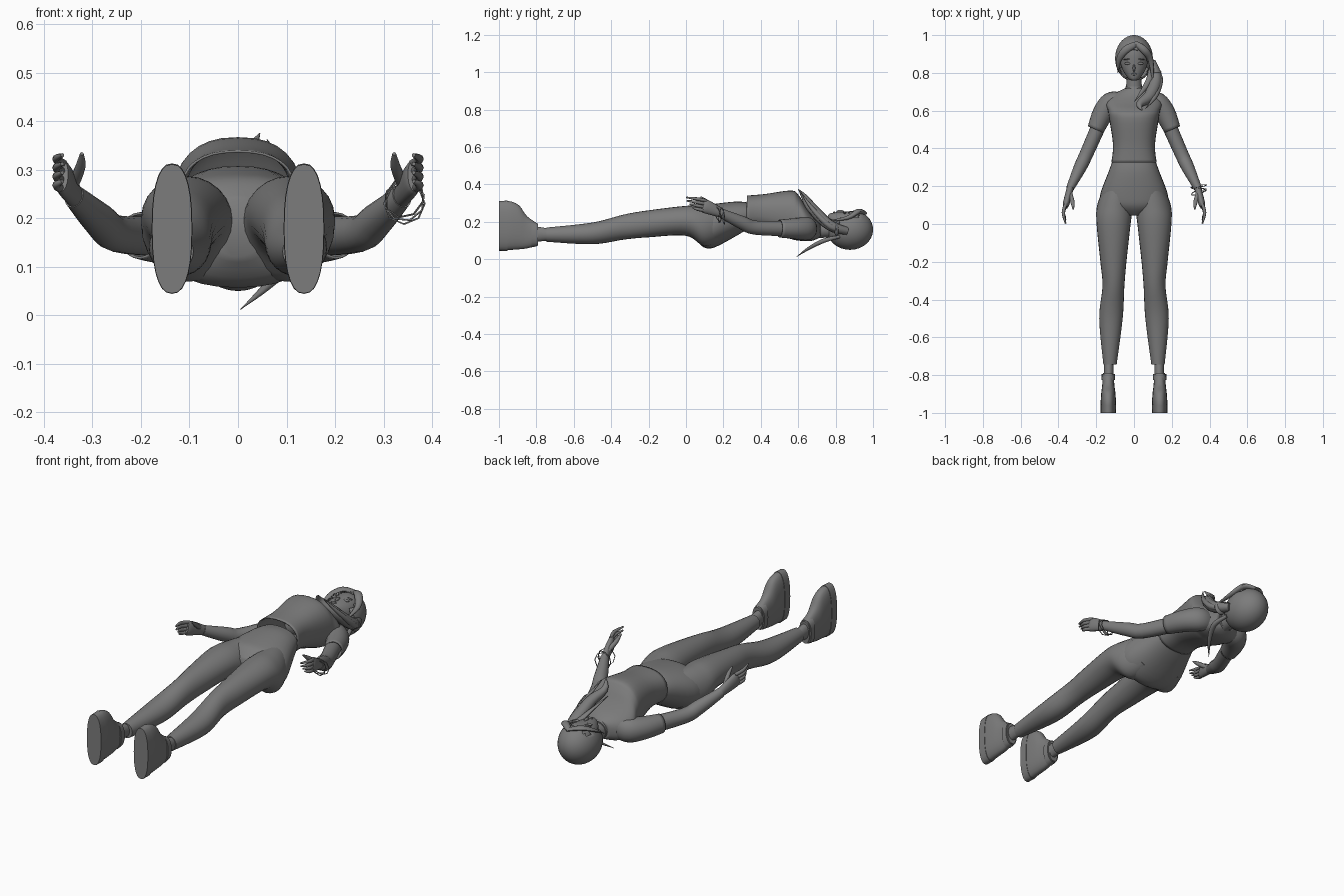
import bpy, bmesh, math
from mathutils import Vector, Matrix

if "Cube" in bpy.data.objects:
    bpy.data.objects.remove(bpy.data.objects["Cube"])

grey = bpy.data.materials.new("plain_grey")
grey.diffuse_color = (0.2, 0.2, 0.2, 1)
grey.use_nodes = True
grey.node_tree.nodes["Principled BSDF"].inputs["Base Color"].default_value = grey.diffuse_color


def finish(name, bm, thick=0.0, angle=50):
    bmesh.ops.recalc_face_normals(bm, faces=bm.faces)
    me = bpy.data.meshes.new(name)
    bm.to_mesh(me)
    bm.free()
    me.materials.append(grey)
    ob = bpy.data.objects.new(name, me)
    bpy.context.collection.objects.link(ob)
    if thick:
        ob.modifiers.new("thickness", 'SOLIDIFY').thickness = thick
    bpy.ops.object.select_all(action='DESELECT')
    ob.select_set(True)
    bpy.context.view_layer.objects.active = ob
    bpy.ops.object.shade_smooth_by_angle(angle=math.radians(angle))
    return ob


def spline(rings, k):
    """Smooth curve through all ring values."""
    out = []
    for i in range(len(rings) - 1):
        p0, p1 = rings[max(i - 1, 0)], rings[i]
        p2, p3 = rings[i + 1], rings[min(i + 2, len(rings) - 1)]
        for j in range(k):
            t = j / k
            out.append([0.5 * (2 * b + (c - a) * t + (2 * a - 5 * b + 4 * c - d) * t * t
                               + (3 * b - a - 3 * c + d) * t ** 3)
                        for a, b, c, d in zip(p0, p1, p2, p3)])
    return out + [list(rings[-1])]


def loft(name, rings, n=20, power=2.0, k=4, flat=False, cap=True, thick=0.0):
    """Skin of oval rings (x, y, z, half width, half height)."""
    rs = spline(rings, k)
    bm = bmesh.new()
    loops = []
    for i, (x, y, z, a, b) in enumerate(rs):
        t = Vector((0, 1, 0))
        if not flat:
            t = Vector(rs[min(i + 1, len(rs) - 1)][:3]) - Vector(rs[max(i - 1, 0)][:3])
            t.normalize()
        u = t.cross(Vector((0, 0, 1))).normalized()
        v = u.cross(t)
        loop = []
        for j in range(n):
            w = 2 * math.pi * j / n
            c, s = math.cos(w), math.sin(w)
            c = math.copysign(abs(c) ** (2 / power), c) * max(a, 0.001)
            s = math.copysign(abs(s) ** (2 / power), s) * max(b, 0.001)
            loop.append(bm.verts.new(Vector((x, y, z)) + u * c + v * s))
        loops.append(loop)
    for p, q in zip(loops, loops[1:]):
        for j in range(n):
            bm.faces.new((p[j], p[(j + 1) % n], q[(j + 1) % n], q[j]))
    if cap:
        bm.faces.new(loops[0])
        bm.faces.new(loops[-1])
    return finish(name, bm, thick)


def sym(name, rows, x=0, **kw):
    """Loft along y from rows (y, half width, z low, z high)."""
    return loft(name, [(x, y, (lo + hi) / 2, w, (hi - lo) / 2) for y, w, lo, hi in rows], flat=True, **kw)


def strand(name, points, width, height):
    """Lock of hair that swells in the middle and ends in a tip."""
    last = len(points) - 1
    rings = []
    for i, p in enumerate(points):
        f = math.sin(math.pi * (0.25 + 0.74 * i / last))
        rings.append((*p, width * f, height * f))
    loft(name, rings, n=10)


def ball(name, centre, size, tilt=0):
    bm = bmesh.new()
    bmesh.ops.create_uvsphere(bm, u_segments=16, v_segments=10, radius=1, matrix=Matrix.Translation(centre)
                              @ Matrix.Rotation(tilt, 4, 'Z') @ Matrix.Diagonal((*size, 1)))
    return finish(name, bm)


# Torso: trousers top and cropped shirt
sym("trouser_hips", [(.335, .113, .165, .302), (.27, .137, .125, .308), (.15, .18, .062, .295),
                     (.09, .16, .066, .28), (.045, .05, .12, .24)], n=32, power=2.2)
sym("shirt", [(.325, .12, .16, .34), (.42, .111, .155, .348), (.56, .132, .108, .367),
              (.6, .138, .1, .345), (.64, .148, .096, .285), (.68, .122, .1, .235), (.72, .044, .118, .205)],
    n=32, power=2.4, cap=False, thick=.005)
sym("neck", [(.68, .045, .11, .2), (.8, .037, .12, .2)])
sym("collar", [(.712, .048, .112, .211), (.727, .045, .114, .206)], k=1)

# Head and face
sym("head", [(.76, .012, .2, .235), (.775, .034, .175, .246), (.84, .07, .12, .254),
             (.93, .073, .09, .25), (.985, .015, .14, .18)], n=24)
ball("nose", (0, .825, .254), (.007, .02, .01))
ball("lips", (0, .793, .25), (.016, .006, .005))
for s, side in ((1, "left"), (-1, "right")):
    ball(side + "_eye", (s * .034, .85, .247), (.017, .007, .006))
    ball(side + "_brow", (s * .036, .872, .249), (.021, .003, .005), s * -.1)

# Hair shell with the face opening removed
bm = bmesh.new()
bmesh.ops.create_uvsphere(bm, u_segments=36, v_segments=24, radius=1,
                          matrix=Matrix.Translation((0, .877, .158)) @ Matrix.Diagonal((.1, .123, .108, 1)))
gone = [f for f in bm.faces if f.calc_center_median().z > .185
        and f.calc_center_median().y < .925 and abs(f.calc_center_median().x) < .074]
bmesh.ops.delete(bm, geom=gone, context='FACES')
finish("hair_cap", bm, .006)

# Hair locks: fringe, side ponytail and loose back strand
strand("fringe_right", [(.02, .955, .245), (-.04, .925, .258), (-.08, .87, .235), (-.085, .8, .195)], .02, .011)
strand("fringe_left", [(.01, .955, .245), (.055, .92, .255), (.09, .86, .22), (.1, .73, .2)], .02, .014)
strand("ponytail", [(.09, .86, .15), (.115, .77, .18), (.085, .68, .265), (.03, .635, .33), (.045, .6, .375)],
       .034, .03)
strand("ponytail_outer", [(.1, .84, .15), (.135, .77, .175), (.115, .68, .265), (.06, .61, .362)], .018, .016)
strand("ponytail_inner", [(.09, .82, .19), (.075, .75, .215), (.0, .645, .31)], .018, .012)
strand("back_strand", [(.08, .82, .12), (.095, .74, .1), (.06, .66, .06), (.005, .59, .012)], .014, .012)
ball("hair_tie", (.112, .805, .16), (.034, .014, .036))

for s, side in ((1, "left"), (-1, "right")):
    def limb(name, rings, **kw):
        loft(side + "_" + name, [(s * r[0], *r[1:]) for r in rings], **kw)

    # Trouser leg and ankle
    limb("trouser_leg", [(.08, .2, .19, .075, .09), (.1, .1, .177, .095, .108), (.108, 0, .205, .09, .08),
                         (.109, -.2, .189, .069, .072), (.109, -.33, .172, .058, .067),
                         (.122, -.5, .138, .062, .058), (.127, -.745, .131, .035, .038)],
         n=24, k=6, flat=True)
    sym(side + "_ankle", [(-.73, .025, .1, .163), (-.83, .026, .09, .18)], s * .133)

    # Shoe, sole and ankle strap
    sym(side + "_shoe", [(-.965, .04, .047, .311), (-.93, .04, .05, .307), (-.89, .037, .053, .285),
                         (-.85, .032, .058, .23), (-.79, .028, .074, .187)], s * .136, n=28, power=2.4)
    sym(side + "_sole", [(-1, .041, .045, .311), (-.955, .042, .044, .313)], s * .136, n=28, power=2.4, k=2)
    sym(side + "_ankle_strap", [(-.825, .036, .063, .205), (-.795, .035, .07, .192)], s * .136, k=1, power=2.4)

    # Sleeve and arm
    limb("sleeve", [(.07, .665, .165, .035, .05), (.12, .645, .163, .055, .062), (.165, .585, .163, .055, .056),
                    (.203, .5, .164, .045, .048)], cap=False, thick=.005)
    limb("arm", [(.16, .58, .163, .04, .042), (.25, .375, .168, .036, .038),
                 (.285, .3, .195, .034, .036), (.338, .19, .245, .021, .025)], n=18)

    # Hand with four fingers and a thumb
    limb("palm", [(.334, .205, .24, .018, .022), (.357, .115, .278, .018, .036),
                  (.362, .09, .287, .012, .033)], n=16)
    for i in range(4):
        z = .258 + .018 * i
        tip = max(.035 - .015 * i, .002)
        limb("finger_%d" % (i + 1), [(.36, .11, z, .009, .009), (.374, .06, z + .01, .009, .009),
                                     (.362, tip, z + .018, .004, .004)], n=8)
    limb("thumb", [(.34, .165, .268, .012, .012), (.325, .115, .305, .011, .011),
                   (.322, .078, .333, .004, .004)], n=8)

# Angular bangles on one wrist
for i in range(3):
    tilt = (.15, -.2, .35)[i]
    m = (Matrix.Translation((.343, .2 - .015 * i, .23 + .006 * i)) @ Matrix.Rotation(tilt, 4, 'Z')
         @ Matrix.Rotation(tilt * .8, 4, 'X'))
    bm = bmesh.new()
    grid = []
    for a in range(8):
        w = a * math.pi / 4 + i * .3
        grid.append([bm.verts.new(m @ Vector((r * math.cos(w), h, r * math.sin(w))))
                     for r, h in ((.041, -.002), (.044, -.002), (.044, .002), (.041, .002))])
    for a in range(8):
        p, q = grid[a], grid[(a + 1) % 8]
        for j in range(4):
            bm.faces.new((p[j], p[(j + 1) % 4], q[(j + 1) % 4], q[j]))
    finish("bangle_%d" % (i + 1), bm, angle=20)
